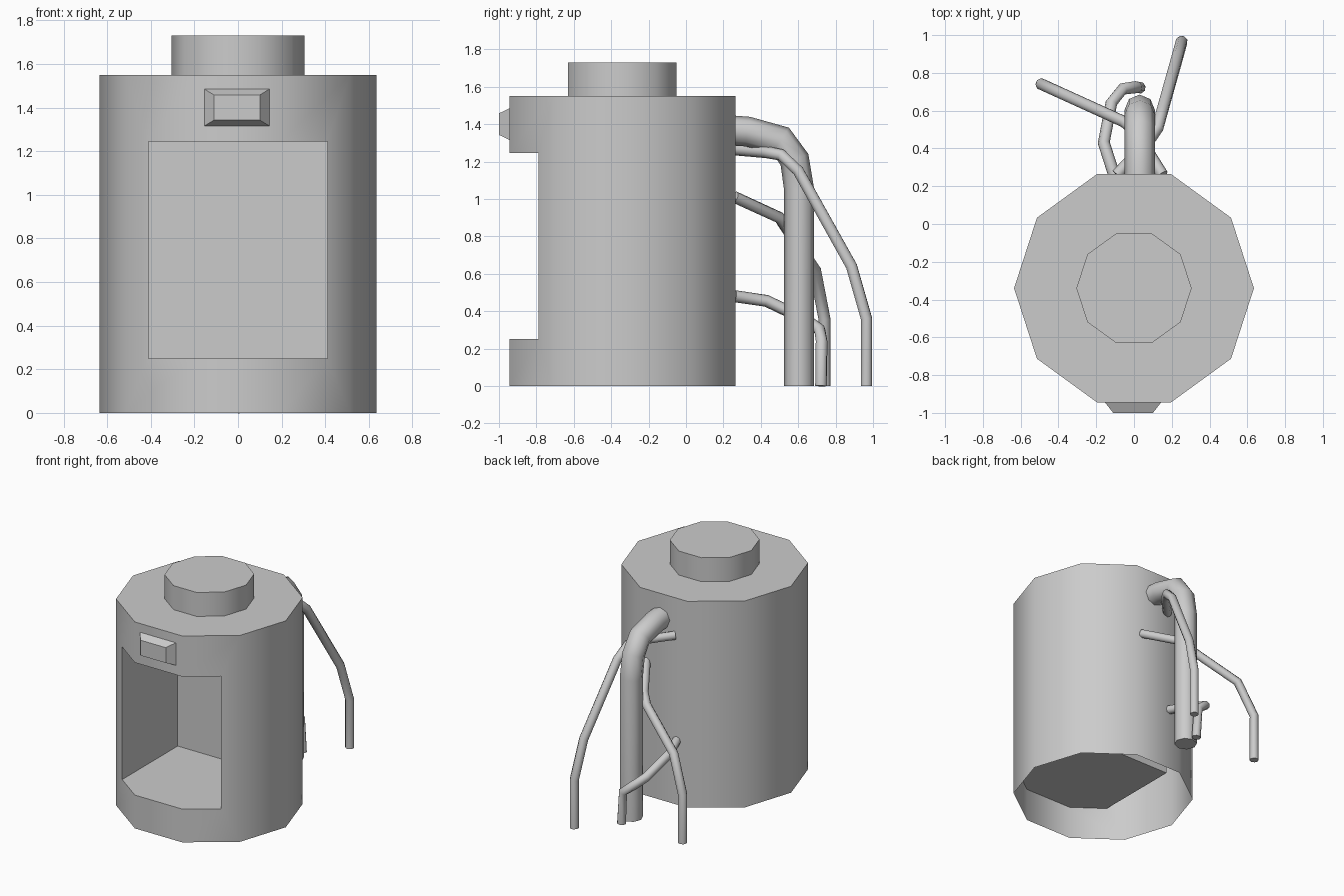
import bpy, bmesh, math
from mathutils import Matrix, Vector

if "Cube" in bpy.data.objects:
    bpy.data.objects.remove(bpy.data.objects["Cube"])

CY = -0.34   # tank axis, y


def add_mesh(name, bm):
    bmesh.ops.recalc_face_normals(bm, faces=bm.faces[:])
    me = bpy.data.meshes.new(name)
    bm.to_mesh(me)
    bm.free()
    ob = bpy.data.objects.new(name, me)
    bpy.context.collection.objects.link(ob)
    return ob


def select(ob):
    bpy.ops.object.select_all(action='DESELECT')
    ob.select_set(True)
    bpy.context.view_layer.objects.active = ob


def smooth(ob):
    select(ob)
    bpy.ops.object.shade_smooth_by_angle(angle=math.radians(50))


def decagon_drum(name, r, z0, z1):
    bm = bmesh.new()
    # turned so that corners lie on the x axis
    m = Matrix.Translation((0, CY, (z0 + z1) / 2)) @ Matrix.Rotation(math.radians(18), 4, 'Z')
    bmesh.ops.create_cone(bm, cap_ends=True, segments=10, radius1=r, radius2=r,
                          depth=z1 - z0, matrix=m)
    return add_mesh(name, bm)


def delete_faces(ob, test):
    bm = bmesh.new()
    bm.from_mesh(ob.data)
    bmesh.ops.delete(bm, geom=[f for f in bm.faces if test(f)], context='FACES')
    bm.to_mesh(ob.data)
    bm.free()


def pipe(name, r, pts):
    cu = bpy.data.curves.new(name, 'CURVE')
    cu.dimensions = '3D'
    cu.bevel_depth = r
    cu.bevel_resolution = 2
    cu.use_fill_caps = True
    sp = cu.splines.new('POLY')
    sp.points.add(len(pts) - 1)
    for p, co in zip(sp.points, pts):
        p.co = (*co, 1)
    ob = bpy.data.objects.new(name, cu)
    bpy.context.collection.objects.link(ob)
    select(ob)
    bpy.ops.object.convert(target='MESH')
    smooth(bpy.context.view_layer.objects.active)


# Tank body with a box-shaped recess in the front and an open underside
body = decagon_drum("tank_body", 0.635, 0, 1.55)
bm = bmesh.new()
lo, hi = Vector((-0.41, -1.2, 0.25)), Vector((0.41, -0.13, 1.245))
bmesh.ops.create_cube(bm, size=1, matrix=Matrix.Translation((lo + hi) / 2)
                      @ Matrix.Diagonal((*(hi - lo), 1)))
cutter = add_mesh("recess_cutter", bm)
mod = body.modifiers.new("recess", 'BOOLEAN')
mod.operation = 'DIFFERENCE'
mod.solver = 'EXACT'
mod.object = cutter
select(body)
bpy.ops.object.modifier_apply(modifier=mod.name)
bpy.data.objects.remove(cutter)
delete_faces(body, lambda f: all(v.co.z < 0.01 for v in f.verts))
smooth(body)

# Neck on the lid
neck = decagon_drum("neck", 0.305, 1.55, 1.73)
delete_faces(neck, lambda f: all(v.co.z < 1.56 for v in f.verts))
smooth(neck)

# Tapered badge block above the recess
bm = bmesh.new()
bmesh.ops.create_cube(bm, size=1)
for v in bm.verts:
    front = v.co.y < 0
    v.co = (-0.005 + v.co.x * (0.21 if front else 0.30),
            -1.0 if front else -0.943,
            1.40 + v.co.z * (0.115 if front else 0.17))
smooth(add_mesh("front_block", bm))

# Pipes from the rear wall to the ground
pipe("main_pipe", 0.08, [(0.03, 0.26, 1.365), (0.03, 0.33, 1.36), (0.03, 0.505, 1.315),
                         (0.03, 0.58, 1.21), (0.03, 0.605, 1.05), (0.03, 0.605, 0)])
pipe("right_pipe", 0.032, [(-0.09, 0.26, 1.265), (0.07, 0.43, 1.25), (0.125, 0.51, 1.235),
                           (0.15, 0.60, 1.15), (0.23, 0.885, 0.64), (0.252, 0.965, 0.36),
                           (0.252, 0.965, 0)])
pipe("left_pipe", 0.032, [(0.15, 0.26, 1.01), (0.0, 0.50, 0.90), (-0.05, 0.54, 0.84),
                          (-0.38, 0.69, 0.62), (-0.49, 0.74, 0.36), (-0.49, 0.74, 0)])
pipe("low_pipe", 0.032, [(-0.105, 0.26, 0.48), (-0.16, 0.43, 0.455), (-0.12, 0.64, 0.355),
                         (-0.06, 0.715, 0.30), (0.015, 0.725, 0.24), (0.03, 0.722, 0)])
